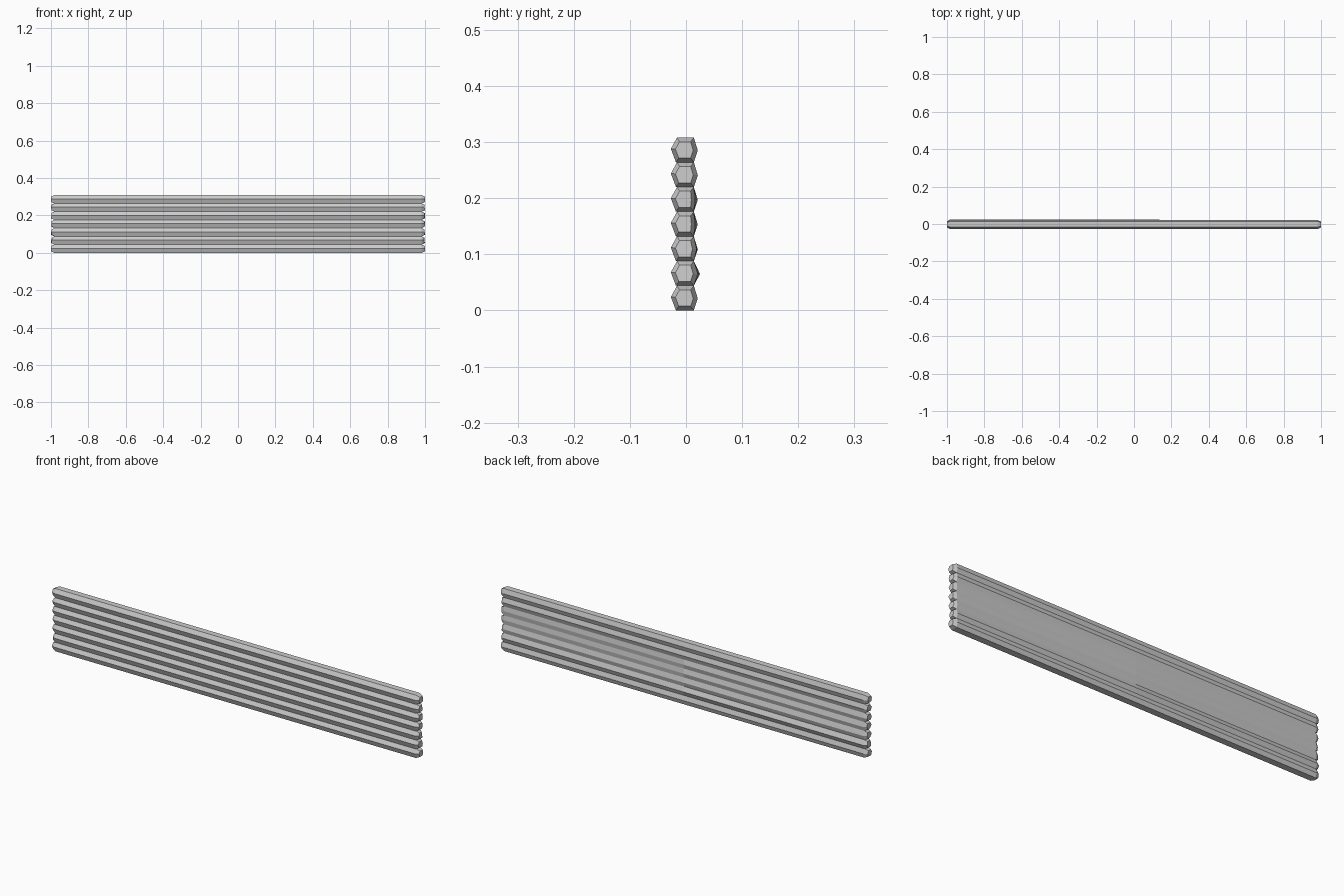
import bpy, bmesh, random
from mathutils import Vector

if "Cube" in bpy.data.objects:
    bpy.data.objects.remove(bpy.data.objects["Cube"])

random.seed(4)
PITCH = 0.044
COUNT = 7


def section(back):
    """Rough six-sided log outline as (y, z); back is the depth of the rear ridge."""
    return [(-0.018, 0.0), (0.014, 0.0), (back, 0.021),
            (0.014, PITCH), (-0.016, PITCH), (-0.027, 0.024)]


def make_log(name, z0, back_left, back_right, jitter):
    bm = bmesh.new()
    centre = Vector((-0.003, PITCH / 2))

    def ring(x, back, scale):
        pts = []
        for y, z in section(back):
            p = centre + (Vector((y, z)) - centre) * scale
            dx = random.uniform(0, jitter) * (-1 if x > 0 else 1) if scale < 1 else 0
            pts.append(bm.verts.new((x + dx, p.x, z0 + p.y)))
        return pts

    # chamfered end, long body, chamfered end
    rings = [ring(-1.0, back_left, 0.66), ring(-0.982, back_left, 1),
             ring(0.0, (back_left + back_right) / 2, 1),
             ring(0.982, back_right, 1), ring(1.0, back_right, 0.66)]
    for a, b in zip(rings, rings[1:]):
        for i in range(6):
            j = (i + 1) % 6
            bm.faces.new((a[i], a[j], b[j], b[i]))
    bm.faces.new(rings[0])
    bm.faces.new(rings[-1])
    bmesh.ops.recalc_face_normals(bm, faces=bm.faces)
    mesh = bpy.data.meshes.new(name)
    bm.to_mesh(mesh)
    bm.free()
    bpy.context.collection.objects.link(bpy.data.objects.new(name, mesh))


# rear ridge depth of each log at its left and right end, bottom to top
ridges = [(0.021, 0.021), (0.025, 0.021), (0.021, 0.019), (0.021, 0.016),
          (0.021, 0.016), (0.021, 0.021), (0.021, 0.021)]
for k, (left, right) in enumerate(ridges):
    make_log(f"wall_log_{k + 1}", k * PITCH, left, right, 0.006 if 0 < k < 6 else 0.0)
